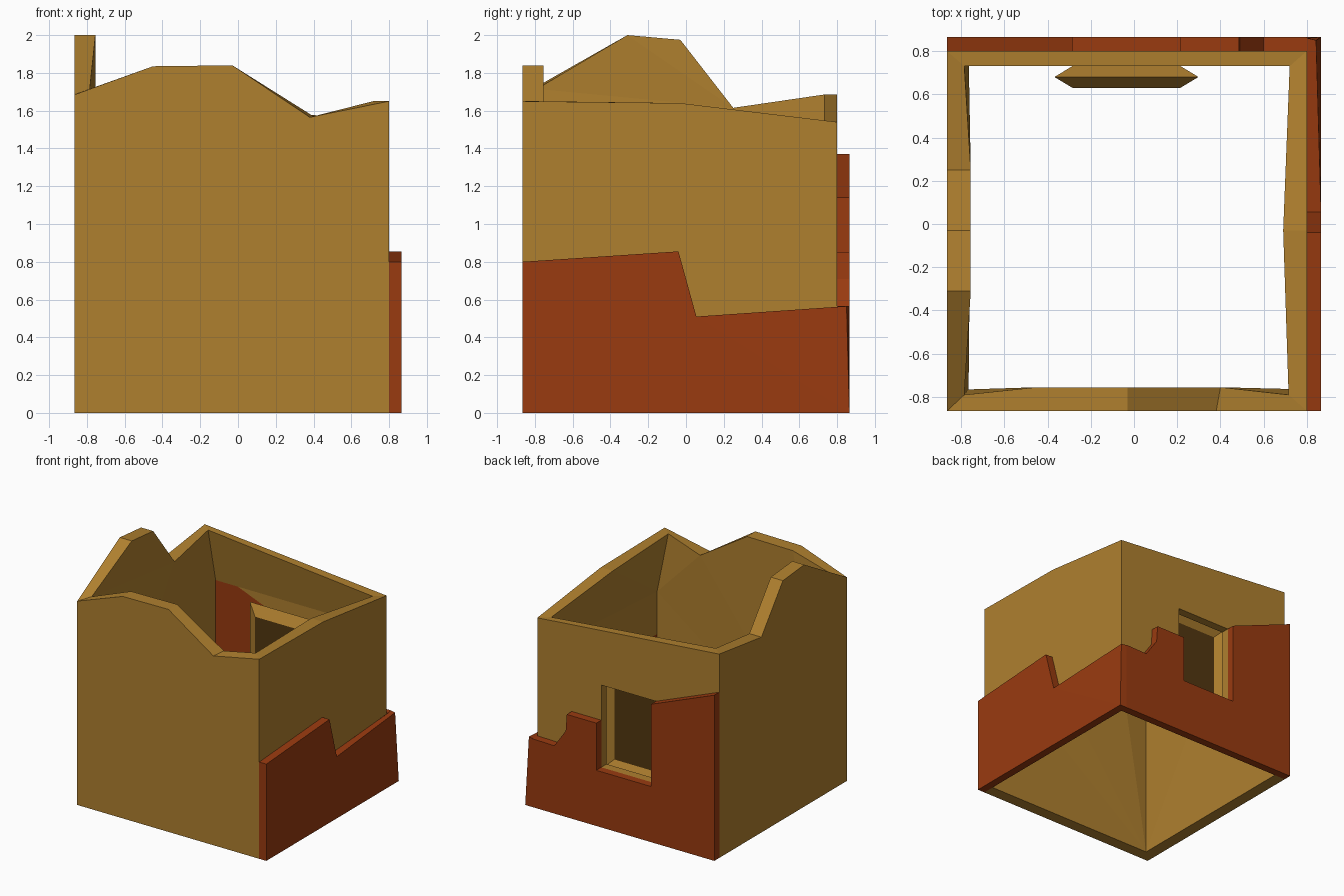
import bpy, bmesh

if "Cube" in bpy.data.objects:
    bpy.data.objects.remove(bpy.data.objects["Cube"])


def material(name, rgb):
    m = bpy.data.materials.new(name)
    m.diffuse_color = (*rgb, 1)
    m.use_nodes = True
    m.node_tree.nodes["Principled BSDF"].inputs["Base Color"].default_value = m.diffuse_color
    return m


GOLD = material("ochre plaster", (0.43, 0.215, 0.028))
RED = material("rust red cladding", (0.32, 0.043, 0.005))
DARK = material("dark brown pane", (0.085, 0.038, 0.005))


def build(name, polys, mat):
    """Make an object from a list of polygons, welding shared corners."""
    bm = bmesh.new()
    for p in polys:
        bm.faces.new([bm.verts.new(c) for c in p])
    bmesh.ops.remove_doubles(bm, verts=bm.verts, dist=0.0005)
    bmesh.ops.recalc_face_normals(bm, faces=bm.faces)
    bmesh.ops.triangulate(bm, faces=[f for f in bm.faces if len(f.verts) > 4])
    me = bpy.data.meshes.new(name)
    bm.to_mesh(me)
    bm.free()
    me.materials.append(mat)
    ob = bpy.data.objects.new(name, me)
    bpy.context.collection.objects.link(ob)
    return ob


def prism(inner, outer):
    """Closed slab between two matching outlines."""
    n = len(inner)
    return [inner[::-1], outer] + [
        (inner[i], inner[(i + 1) % n], outer[(i + 1) % n], outer[i]) for i in range(n)]


L, R = -0.865, 0.80           # outer wall planes
P = 0.865                     # outer plane of the cladding
I = -0.765                    # inner plane of front and left walls at the ground
WX0, WX1, WZ0, WZ1 = -0.285, 0.215, 0.46, 1.14   # window opening

# Broken wall top: outer x, y, inner x, y, height outer, height inner
top = [
    (L, L, -0.785, -0.79, 1.685, 1.715),
    (-0.45, L, -0.45, -0.755, 1.835, 1.835),
    (-0.03, L, -0.03, -0.755, 1.84, 1.84),
    (0.38, L, 0.40, -0.755, 1.565, 1.57),
    (R, L, 0.715, -0.79, 1.65, 1.65),
    (R, -0.03, 0.69, -0.03, 1.64, 1.64),
    (R, R, 0.72, 0.73, 1.54, 1.54),
    (L, R, -0.785, 0.73, 1.685, 1.685),
    (L, 0.25, -0.755, 0.25, 1.615, 1.615),
    (L, -0.03, -0.755, -0.03, 1.975, 1.975),
    (L, -0.31, -0.755, -0.31, 2.0, 2.0),
]
out = [(a, b, e) for a, b, c, d, e, f in top]
inn = [(c, d, f) for a, b, c, d, e, f in top]
n = len(top)
walls = [(out[i], out[(i + 1) % n], inn[(i + 1) % n], inn[i]) for i in range(n)]

# Top lines of the cladding on the right (y, z) and back (x, z)
right_line = [(L, 0.80), (-0.04, 0.855), (0.055, 0.51), (R, 0.561)]
back_high = [(L, 1.37), (WX0, WZ1)]
back_low = [(WX1, 0.85), (0.485, 0.85), (0.495, 0.71), (0.60, 0.56), (R, 0.565)]

# Outer skins; right and back ones stop at the cladding line
walls.append(out[0:5] + [(R, L, 0.80), (R, L, 0), (L, L, 0)])
walls.append(out[7:] + [out[0], (L, L, 0), (L, R, 0), (L, R, 1.37)])
walls.append(out[4:7] + [(R, y, z) for y, z in right_line[::-1]])
walls.append([out[6], out[7]] + [(x, R, z) for x, z in
             back_high + [(WX1, WZ1)] + back_low])

# Inner faces of the thick front and left walls, and their undersides
walls.append(inn[0:5] + [(R, I, 1.16), (R, I, 0), (I, I, 0)])
walls.append(inn[7:] + [inn[0], (I, I, 0), (I, R, 0), (I, R, 1.25)])
walls.append([(L, L, 0), (R, L, 0), (R, I, 0), (I, I, 0)])
walls.append([(L, L, 0), (I, I, 0), (I, R, 0), (L, R, 0)])

# Tapering inner lips of the thin right and back walls
walls.append([inn[4], inn[5], (R, I, 1.16)])
walls.append([inn[5], (R, R, 1.25), (R, I, 1.16)])
walls.append([inn[5], inn[6], (R, R, 1.25)])
walls.append([inn[6], inn[7], (I, R, 1.25), (R, R, 1.25)])
build("walls", walls, GOLD)

# Right cladding, its far outer corner leaning in a little
outline = [(L, 0)] + right_line[:3] + [(P, 0.565), (P, 0)]
inner = [(R, y, z) for y, z in outline]
outer = [(P, y, z) for y, z in outline]
outer[4] = (0.842, 0.85, 0.565)
inner[4] = (R, 0.86, 0.565)
build("right_cladding", prism(inner, outer), RED)

# Back cladding with the window notch
outline = [(L, 0)] + back_high + [(WX0, WZ0), (WX1, WZ0)] + back_low + [(R, 0)]
build("back_cladding", prism([(x, R, z) for x, z in outline],
                             [(x, P, z) for x, z in outline]), RED)


# Window recess: straight reveal, then flared and chamfered inwards
def loop(y, g):
    return [(WX0 - g, y, WZ0 - g), (WX1 + g, y, WZ0 - g),
            (WX1 + g, y, WZ1 + g), (WX0 - g, y, WZ1 + g)]


rings = [loop(R, 0), loop(0.73, 0), loop(0.68, 0.083), loop(0.63, 0)]
build("window_recess", [(a[i], a[(i + 1) % 4], b[(i + 1) % 4], b[i])
                        for a, b in zip(rings, rings[1:]) for i in range(4)], GOLD)
build("window_pane", [rings[-1]], DARK)
